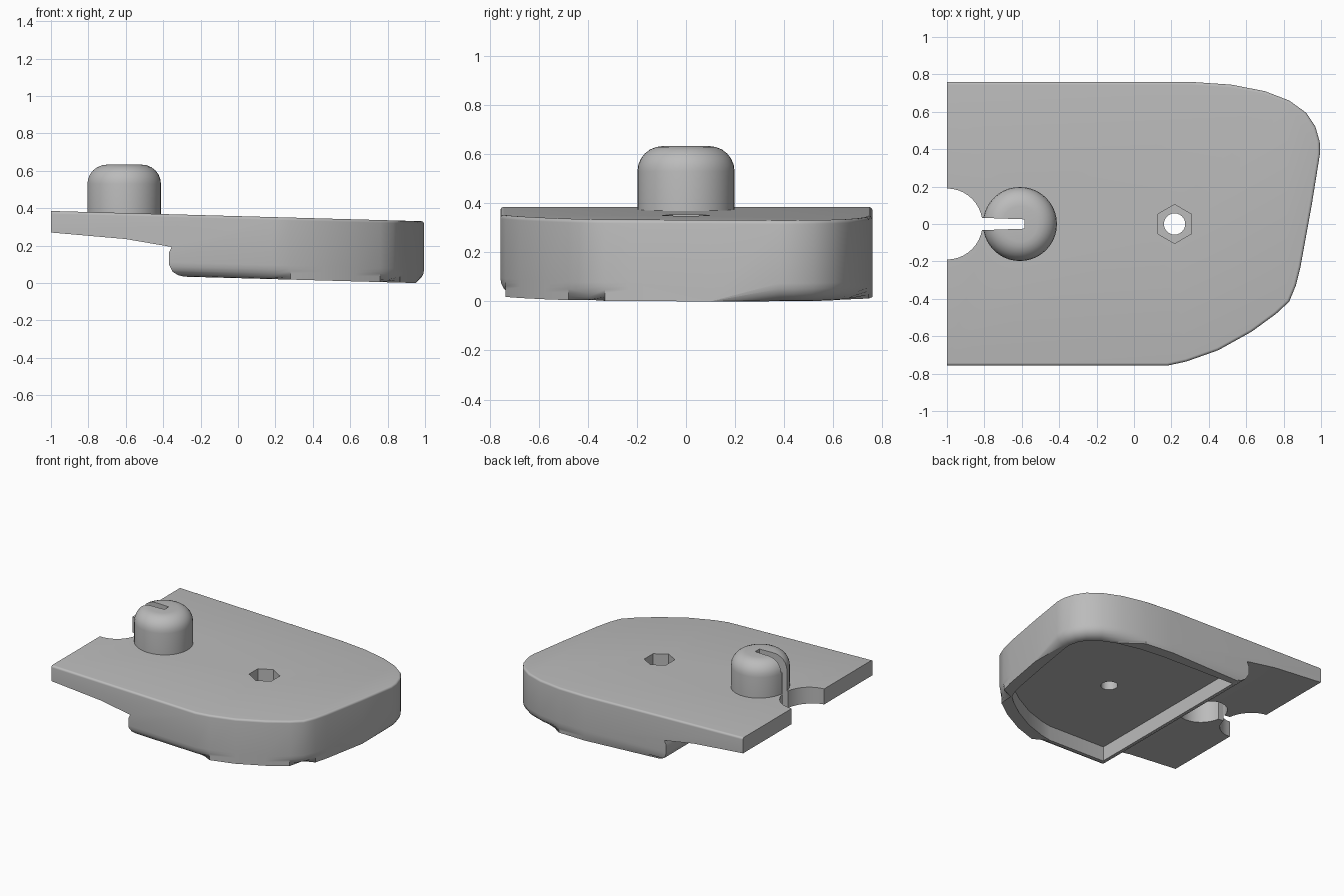
import bpy, bmesh, math
from mathutils import Vector

old = bpy.data.objects.get("Cube")
if old:
    bpy.data.objects.remove(old, do_unlink=True)

grey = bpy.data.materials.new("plain grey")
grey.use_nodes = True
grey.diffuse_color = (0.5, 0.5, 0.5, 1)
grey.node_tree.nodes["Principled BSDF"].inputs["Base Color"].default_value = (0.5, 0.5, 0.5, 1)
SLOPE = -0.0275  # the whole body leans gently down toward +x


def finish(name, bm):
    bmesh.ops.recalc_face_normals(bm, faces=bm.faces)
    mesh = bpy.data.meshes.new(name)
    bm.to_mesh(mesh)
    bm.free()
    mesh.materials.append(grey)
    obj = bpy.data.objects.new(name, mesh)
    bpy.context.collection.objects.link(obj)
    return obj


def prism(name, points, low, high, axis="Z", bevels=(0, 0), slope=0):
    """Extrude a flat outline along an axis, rounding the low and high rims."""
    bm = bmesh.new()
    place = (lambda a, b, h: (a, b, h)) if axis == "Z" else (lambda a, b, h: (a, h, b))
    rings = [[bm.verts.new(place(a, b, h)) for a, b in points] for h in (low, high)]
    caps = [bm.faces.new(ring) for ring in rings]
    n = len(points)
    for i in range(n):
        j = (i + 1) % n
        bm.faces.new((rings[0][i], rings[0][j], rings[1][j], rings[1][i]))
    rims = [list(cap.edges) for cap in caps]
    for rim, size in zip(rims, bevels):
        if size:
            bmesh.ops.bevel(bm, geom=rim, offset=size, segments=5, profile=0.5,
                            affect="EDGES", clamp_overlap=True)
    for v in bm.verts:
        v.co.z += slope * v.co.x
    return finish(name, bm)


def lathe(name, profile, x, segments=40):
    """Spin a closed (radius, height) profile about a vertical axis at x."""
    bm = bmesh.new()
    verts = [bm.verts.new((x + r, 0, z)) for r, z in profile]
    edges = [bm.edges.new(pair) for pair in zip(verts, verts[1:])]
    bmesh.ops.spin(bm, geom=verts + edges, cent=(x, 0, 0), axis=(0, 0, 1),
                   angle=math.tau, steps=segments)
    bmesh.ops.remove_doubles(bm, verts=bm.verts, dist=0.0005)
    return finish(name, bm)


def circle(x, y, radius, count, start=0):
    return [(x + radius * math.cos(start + math.tau * i / count),
             y + radius * math.sin(start + math.tau * i / count)) for i in range(count)]


def inset(points, distance):
    """Shrink a convex counter-clockwise outline by a fixed distance."""
    result = []
    for i, p in enumerate(points):
        a, b, c = Vector(points[i - 1]), Vector(p), Vector(points[(i + 1) % len(points)])
        d1, d2 = (b - a).normalized(), (c - b).normalized()
        n1, n2 = Vector((-d1.y, d1.x)), Vector((-d2.y, d2.x))
        result.append(tuple(b + (n1 + n2) * distance / (1 + n1.dot(n2))))
    return result


def combine(target, other, operation):
    mod = target.modifiers.new(operation, "BOOLEAN")
    mod.operation, mod.solver, mod.object = operation, "EXACT", other
    bpy.context.view_layer.objects.active = target
    bpy.ops.object.modifier_apply(modifier=mod.name)
    bpy.data.objects.remove(other, do_unlink=True)


# Body outline, with the two differently rounded corners at the +x end
curve = [(0.18, -0.757), (0.28, -0.735), (0.45, -0.675), (0.63, -0.575), (0.76, -0.48),
         (0.83, -0.415), (0.865, -0.33), (0.89, -0.23), (0.95, 0.1), (0.995, 0.38),
         (0.993, 0.44), (0.97, 0.52), (0.92, 0.595), (0.83, 0.66), (0.7, 0.71),
         (0.52, 0.745), (0.3, 0.76)]
body = prism("base_plate", [(-1.2, -0.757)] + curve + [(-1.2, 0.76)],
             0.026, 0.3575, bevels=(0.075, 0.015), slope=SLOPE)

# Step under the thin end, and the straight cut at -x
step = [(-1, 0.27), (-0.6, 0.235), (-0.355, 0.193), (-0.37, 0.16), (-0.37, 0.1),
        (-0.35, 0.06), (-0.32, 0.042), (-0.295, 0.036), (-0.295, -0.3), (-1.4, -0.3),
        (-1.4, 0.8), (-1, 0.8)]
combine(body, prism("step_cutter", step, -1, 1, "Y"), "DIFFERENCE")

# Shallow pocket in the underside
pocket = inset([(-0.38, -0.757)] + curve + [(-0.38, 0.76)], 0.082)
combine(body, prism("pocket_cutter", pocket, -0.3, 0.135, slope=SLOPE), "DIFFERENCE")

# Knob with a rounded shoulder
KNOB = -0.61
shoulder = [(0.095 + 0.103 * math.cos(t * math.pi / 12), 0.53 + 0.103 * math.sin(t * math.pi / 12))
            for t in range(7)]
knob = lathe("knob", [(0, 0.3), (0.198, 0.3)] + shoulder + [(0, 0.633)], KNOB)
combine(body, knob, "UNION")

# Hollow under the knob, end notch and slot
bore = lathe("bore_cutter", [(0, 0), (0.16, 0), (0.16, 0.5), (0.1, 0.57), (0, 0.57)], KNOB)
combine(body, bore, "DIFFERENCE")
combine(body, prism("notch_cutter", circle(-1, 0, 0.19, 40), -0.1, 0.9), "DIFFERENCE")
slot = [(-0.9, -0.036), (-0.585, -0.025), (-0.585, 0.025), (-0.9, 0.036)]
combine(body, prism("slot_cutter", slot, -0.1, 0.9), "DIFFERENCE")

# Nut recess and bolt hole
combine(body, prism("nut_cutter", circle(0.217, 0, 0.104, 6, math.pi / 6), 0.24, 0.6), "DIFFERENCE")
combine(body, prism("bolt_cutter", circle(0.217, 0, 0.057, 24), -0.2, 0.6), "DIFFERENCE")

# Smooth the curved walls, keep the edges crisp
bpy.ops.object.select_all(action="DESELECT")
body.select_set(True)
bpy.context.view_layer.objects.active = body
bpy.ops.object.shade_smooth_by_angle(angle=math.radians(30))
